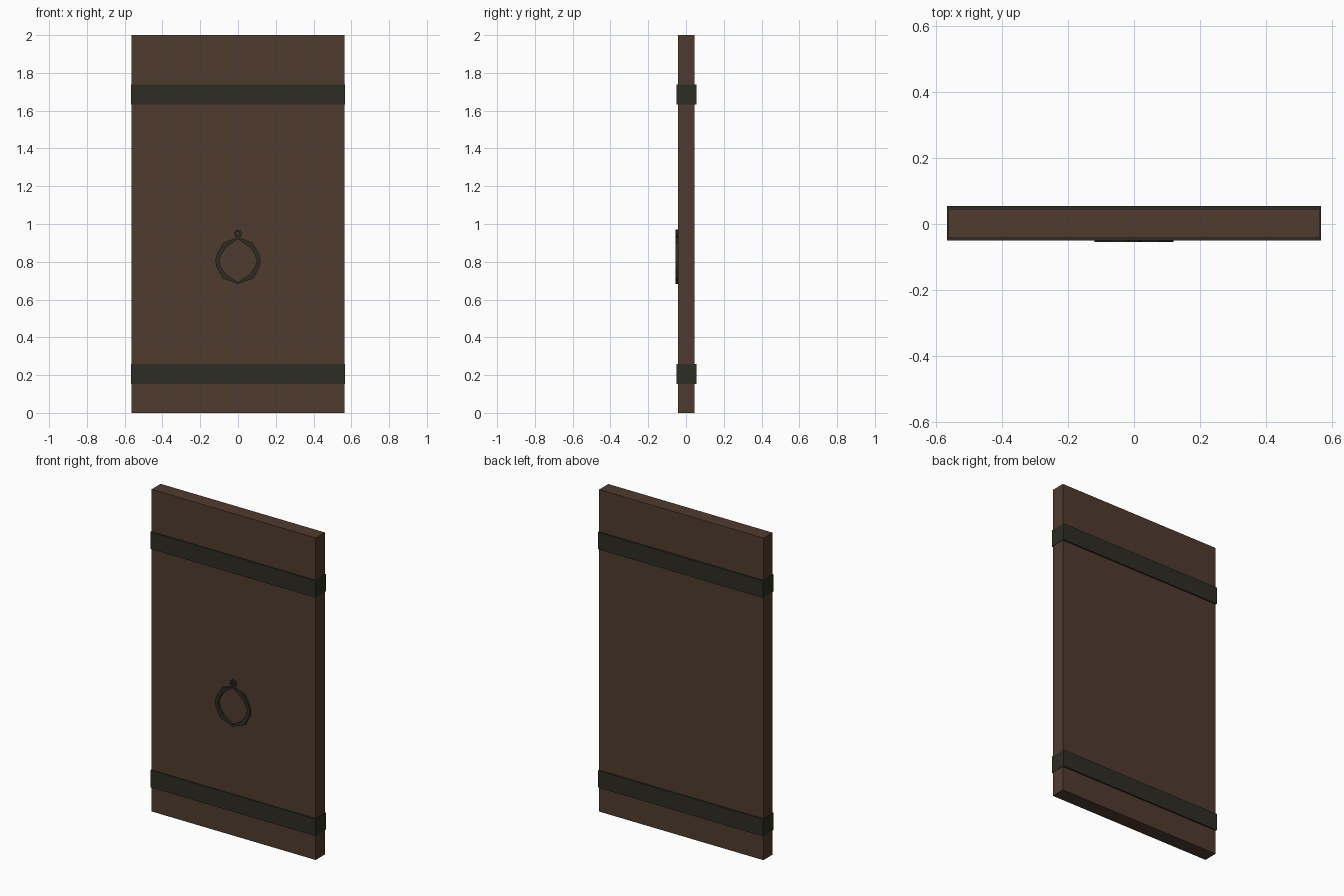
import bpy, bmesh, math

if "Cube" in bpy.data.objects:
    bpy.data.objects.remove(bpy.data.objects["Cube"])


def material(name, rgb):
    m = bpy.data.materials.new(name)
    lin = [((c / 255 + 0.055) / 1.055) ** 2.4 for c in rgb]
    m.diffuse_color = (*lin, 1)
    m.use_nodes = True
    m.node_tree.nodes["Principled BSDF"].inputs["Base Color"].default_value = m.diffuse_color
    return m


WOOD = material("brown_wood", (80, 59, 46))
IRON = material("dark_iron", (45, 45, 35))


def finish(name, bm, mat):
    bmesh.ops.recalc_face_normals(bm, faces=bm.faces)
    me = bpy.data.meshes.new(name)
    bm.to_mesh(me)
    bm.free()
    me.materials.append(mat)
    ob = bpy.data.objects.new(name, me)
    bpy.context.collection.objects.link(ob)


def box(name, mat, lo, hi):
    bm = bmesh.new()
    bmesh.ops.create_cube(bm, size=1)
    for v in bm.verts:
        for i in range(3):
            v.co[i] = lo[i] if v.co[i] < 0 else hi[i]
    finish(name, bm, mat)


def flat_ring(name, outer, inner, y0, y1):
    """Extruded ring between two matching closed (x, z) outlines."""
    bm = bmesh.new()
    loops = [[bm.verts.new((x, y, z)) for x, z in pts]
             for pts, y in ((outer, y0), (outer, y1), (inner, y1), (inner, y0))]
    n = len(outer)
    for k in range(4):
        a, b = loops[k], loops[(k + 1) % 4]
        for i in range(n):
            j = (i + 1) % n
            bm.faces.new((a[i], a[j], b[j], b[i]))
    finish(name, bm, IRON)


def mirrored(half):
    return half + [(-x, z) for x, z in reversed(half) if x > 0]


# door slab
box("door_panel", WOOD, (-0.564, -0.043, 0), (0.564, 0.046, 2))

# iron straps wrapping the slab
for name, z in (("lower_strap", 0.152), ("upper_strap", 1.632)):
    box(name, IRON, (-0.566, -0.050, z), (0.566, 0.0545, z + 0.106))

# pull ring, thickest at the shoulders and pinched at top and bottom
outer = mirrored([(0, 0.93), (0.075, 0.902), (0.108, 0.85), (0.12, 0.81),
                  (0.115, 0.775), (0.083, 0.713), (0, 0.682)])
inner = mirrored([(0, 0.921), (0.062, 0.877), (0.088, 0.84), (0.1, 0.805),
                  (0.09, 0.772), (0.06, 0.732), (0, 0.692)])
flat_ring("pull_ring", outer, inner, -0.0545, -0.042)


# small eye that holds the ring
def circle(r):
    return [(r * math.sin(i * math.pi / 4), 0.949 + r * math.cos(i * math.pi / 4))
            for i in range(8)]


flat_ring("ring_eye", circle(0.021), circle(0.009), -0.0545, -0.042)
